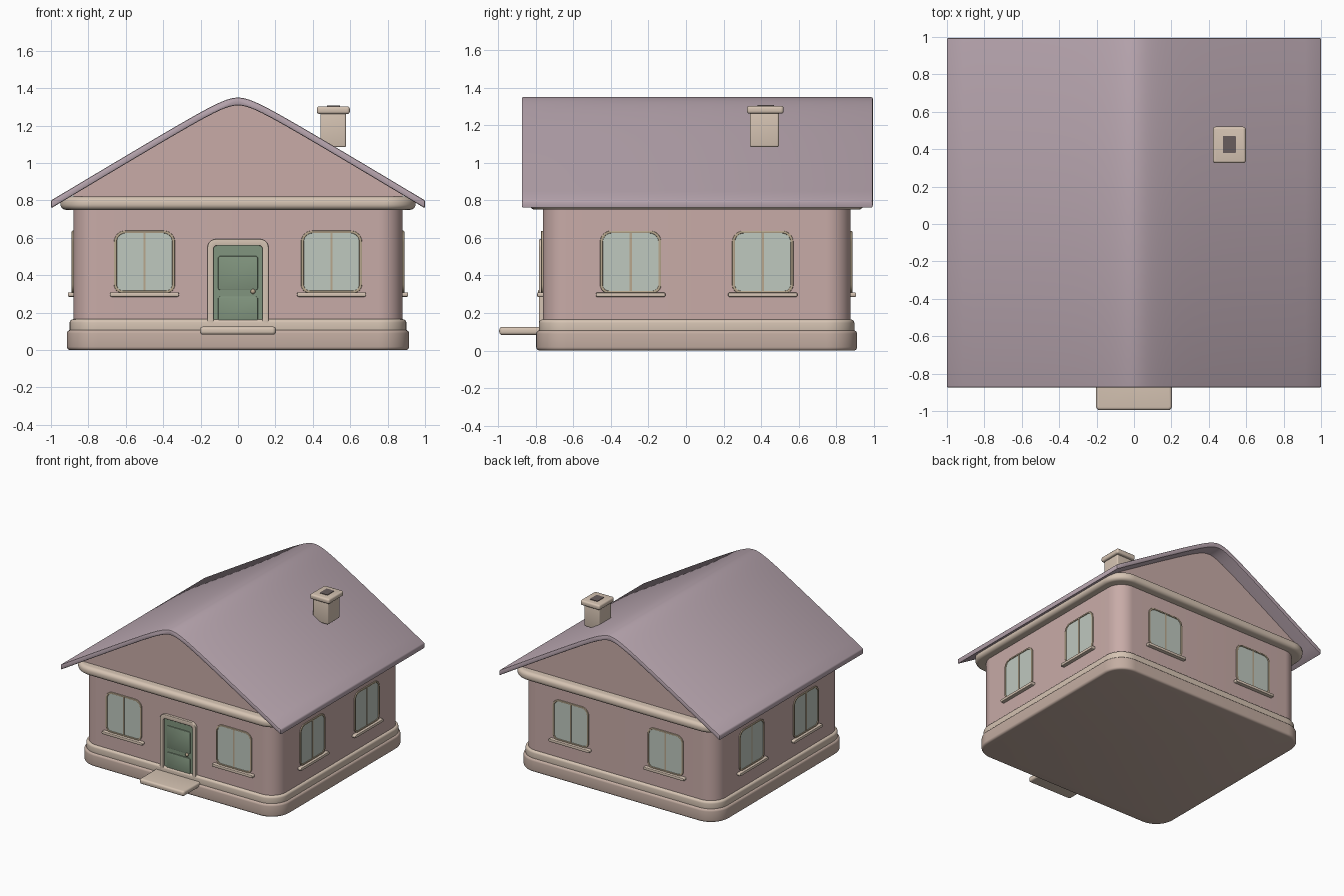
import bpy, bmesh, math
from mathutils import Matrix

if "Cube" in bpy.data.objects:
    bpy.data.objects.remove(bpy.data.objects["Cube"])

YC = 0.057                      # house centre along y
HX, HY = 0.88, 0.82             # wall half sizes


def material(name, rgb):
    m = bpy.data.materials.new(name)
    m.diffuse_color = (*rgb, 1)
    m.use_nodes = True
    m.node_tree.nodes["Principled BSDF"].inputs["Base Color"].default_value = m.diffuse_color
    return m


PINK = material("wall_pink", (0.58, 0.41, 0.39))
MAUVE = material("roof_mauve", (0.48, 0.38, 0.43))
CREAM = material("trim_cream", (0.67, 0.55, 0.45))
BASE = material("base_tan", (0.55, 0.42, 0.36))
GLASS = material("glass", (0.52, 0.58, 0.52))
GREEN = material("door_green", (0.22, 0.30, 0.21))
FRAME = material("frame_tan", (0.48, 0.39, 0.27))
DARK = material("flue_dark", (0.14, 0.11, 0.11))


def rect(x0, x1, y0, y1, top=0.01, bottom=None, n=8):
    """Rounded rectangle outline."""
    bottom = top if bottom is None else bottom
    pts = []
    for cx, cy, r, a in ((x1 - top, y1 - top, top, 0), (x0 + top, y1 - top, top, 90),
                         (x0 + bottom, y0 + bottom, bottom, 180), (x1 - bottom, y0 + bottom, bottom, 270)):
        for i in range(n + 1):
            t = math.radians(a + 90 * i / n)
            pts.append((cx + r * math.cos(t), cy + r * math.sin(t)))
    return pts


def slab(name, outline, z0, z1, mat, bevel=0.0, segs=3, matrix=Matrix(), hole=None):
    """Extrude an outline (or the ring between outline and hole) and round its rims."""
    bm = bmesh.new()
    outer = [bm.verts.new((x, y, z0)) for x, y in outline]
    if hole:
        inner = [bm.verts.new((x, y, z0)) for x, y in hole]
        n = len(outer)
        for i in range(n):
            j = (i + 1) % n
            bm.faces.new((outer[i], outer[j], inner[j], inner[i]))
    else:
        bm.faces.new(outer)
    ext = bmesh.ops.extrude_face_region(bm, geom=bm.faces[:], use_keep_orig=True)
    for v in ext["geom"]:
        if isinstance(v, bmesh.types.BMVert):
            v.co.z = z1
    bmesh.ops.recalc_face_normals(bm, faces=bm.faces[:])
    if bevel:
        edges = [e for e in bm.edges if len(e.link_faces) == 2 and e.calc_face_angle() > math.radians(40)]
        bmesh.ops.bevel(bm, geom=edges, offset=bevel, segments=segs, profile=0.5,
                        affect='EDGES', clamp_overlap=True)
    bm.transform(matrix)
    bmesh.ops.recalc_face_normals(bm, faces=bm.faces[:])
    me = bpy.data.meshes.new(name)
    bm.to_mesh(me)
    bm.free()
    me.materials.append(mat)
    ob = bpy.data.objects.new(name, me)
    bpy.context.collection.objects.link(ob)
    bpy.ops.object.select_all(action='DESELECT')
    ob.select_set(True)
    bpy.context.view_layer.objects.active = ob
    bpy.ops.object.shade_smooth_by_angle(angle=math.radians(35))
    return ob


def tier(name, grow, z0, z1, radius, mat, bevel=0.0, segs=4):
    """A rounded storey of the house, 'grow' wider than the walls."""
    x, y = HX + grow, HY + grow
    return slab(name, rect(-x, x, YC - y, YC + y, radius, n=12), z0, z1, mat, bevel, segs)


# stacked body
tier("foundation", 0.035, 0.0, 0.107, 0.165, BASE, 0.018)
tier("plinth", 0.02, 0.09, 0.165, 0.15, CREAM, 0.018)
tier("walls", 0.0, 0.15, 0.77, 0.13, PINK)
tier("cornice", 0.07, 0.75, 0.82, 0.17, CREAM, 0.03, 6)


# roof sheet with a rounded ridge, and the gable filling below it
def roof_z(x):
    return 1.402 - 0.6 * math.hypot(x, 0.087)


N = 20
xs = [s / N * (abs(s) / N) ** 0.7 for s in range(-N, N + 1)]
STAND = Matrix.Rotation(math.pi / 2, 4, 'X')      # outline upright, depth toward -y
roof = [(x, roof_z(x)) for x in xs] + [(x, roof_z(x) - 0.042) for x in reversed(xs)]
slab("roof", roof, -0.995, 0.875, MAUVE, 0.008, 2, STAND)
gable = [(x * HX, roof_z(x * HX) - 0.03) for x in xs] + [(HX, 0.79), (-HX, 0.79)]
slab("gable", gable, -(YC + HY), HY - YC, PINK, matrix=STAND)

# chimney
slab("chimney_stack", rect(0.44, 0.578, 0.34, 0.495), 1.085, 1.275, CREAM, 0.008)
slab("chimney_cap", rect(0.422, 0.598, 0.325, 0.52, 0.015), 1.262, 1.303, CREAM, 0.013)
slab("chimney_flue", rect(0.475, 0.545, 0.38, 0.47, 0.002, n=1), 1.28, 1.307, DARK)


def on_wall(angle, u):
    """Local x along the wall, y up, z outward from the wall face."""
    d = HX if angle % 180 else HY
    return (Matrix.Translation((0, YC, 0)) @ Matrix.Rotation(math.radians(angle), 4, 'Z')
            @ Matrix.Translation((u, -d, 0)) @ STAND)


# two windows on every wall
for side, angle, offset in (("front", 0, 0.5), ("right", 90, 0.352), ("back", 180, 0.43), ("left", 270, 0.352)):
    for i, u in enumerate((-offset, offset)):
        m, tag = on_wall(angle, u), f"{side}_window_{i + 1}"
        slab(tag + "_frame", rect(-0.163, 0.163, 0.305, 0.638, 0.06, 0.045), -0.02, 0.009, FRAME, 0.004, 2, m,
             hole=rect(-0.148, 0.148, 0.318, 0.625, 0.047, 0.033))
        slab(tag + "_glass", rect(-0.152, 0.152, 0.314, 0.63, 0.05, 0.036), -0.02, 0.003, GLASS, matrix=m)
        slab(tag + "_mullion", rect(-0.006, 0.006, 0.31, 0.63, 0.002, n=1), -0.02, 0.007, FRAME, matrix=m)
        slab(tag + "_sill", rect(-0.185, 0.185, 0.285, 0.309, 0.009), -0.02, 0.03, CREAM, 0.006, 2, m)

# front door with raised panels, knob and doorstep
m = on_wall(0, 0)
slab("door_frame", rect(-0.163, 0.163, 0.11, 0.593, 0.045, 0.01), -0.03, 0.02, CREAM, 0.01, 3, m,
     hole=rect(-0.131, 0.131, 0.12, 0.558, 0.018, 0.004))
slab("door_leaf", rect(-0.135, 0.135, 0.115, 0.562, 0.018, 0.004), -0.03, 0.005, GREEN, matrix=m)
for name, z0, z1 in (("upper", 0.32, 0.503), ("lower", 0.143, 0.287)):
    slab(f"door_{name}_panel", rect(-0.107, 0.107, z0, z1, 0.015), -0.01, 0.012, GREEN, 0.005, 2, m)
bpy.ops.mesh.primitive_uv_sphere_add(segments=16, ring_count=10, radius=0.013,
                                     location=(0.08, YC - HY - 0.013, 0.313))
knob = bpy.context.object
knob.name = "door_knob"
knob.data.materials.append(FRAME)
bpy.ops.object.shade_smooth()
slab("doorstep", rect(-0.203, 0.203, -0.995, -0.74, 0.02), 0.083, 0.125, CREAM, 0.015, 4)
